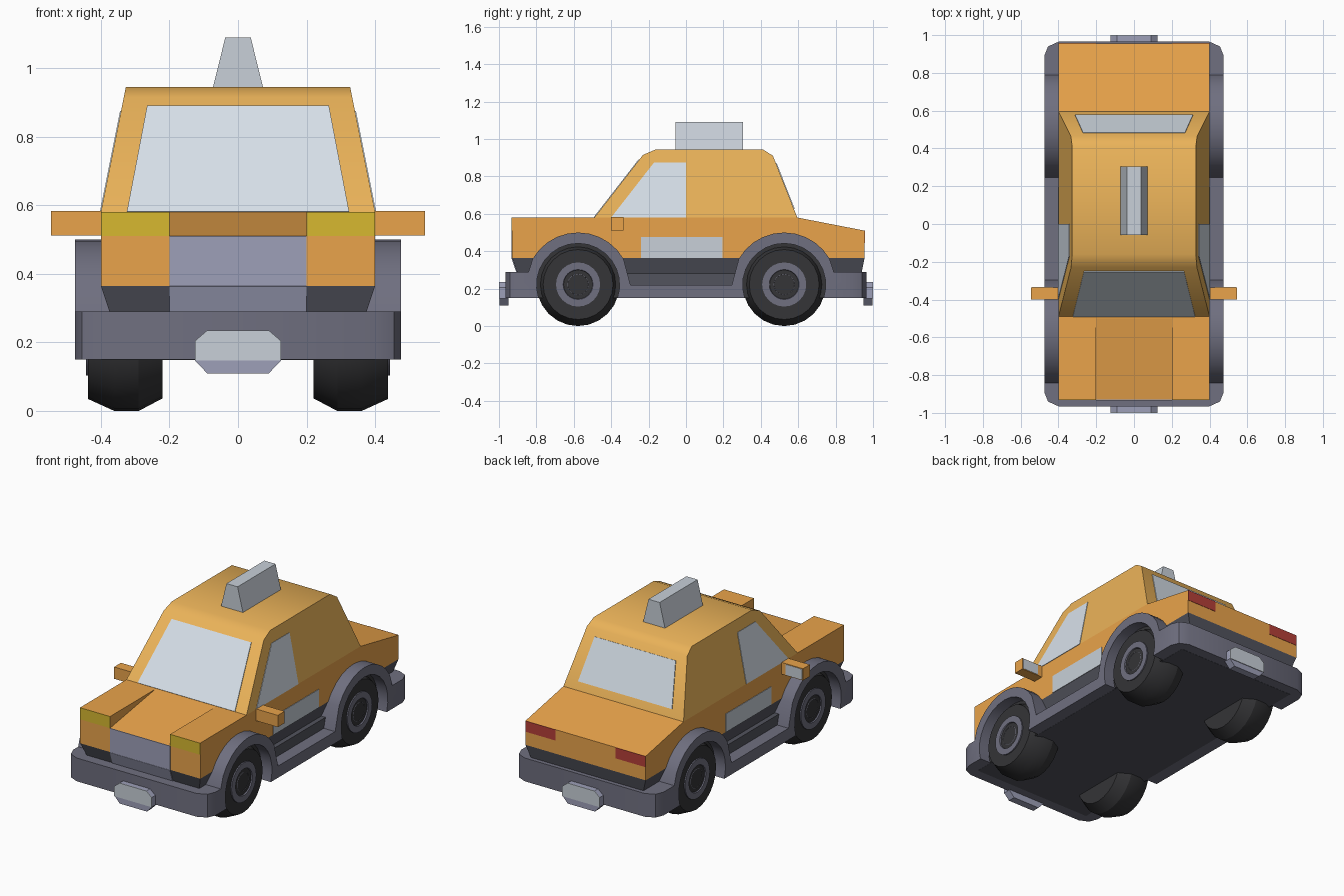
import bpy, bmesh
from math import sin, cos, pi, radians
from mathutils import Vector as V

if "Cube" in bpy.data.objects:
    bpy.data.objects.remove(bpy.data.objects["Cube"])


def mat(name, r, g, b):
    m = bpy.data.materials.new(name)
    m.diffuse_color = (r, g, b, 1)
    m.use_nodes = True
    m.node_tree.nodes["Principled BSDF"].inputs["Base Color"].default_value = m.diffuse_color
    return m


ORANGE = mat("orange_paint", .82, .37, .07)
ROOF = mat("roof_paint", .83, .45, .10)
GREY = mat("trim_grey", .16, .16, .215)
DARK = mat("dark_trim", .085, .088, .11)
RUBBER = mat("rubber", .035, .035, .038)
LAVENDER = mat("grille_grey", .34, .35, .48)
SILVER = mat("silver", .58, .63, .69)
GLASS = mat("glass", .68, .75, .82)
YELLOW = mat("headlight_yellow", .68, .48, .03)
RED = mat("tail_red", .46, .05, .04)


def finish(bm, name, m, smooth=0):
    bmesh.ops.recalc_face_normals(bm, faces=bm.faces)
    me = bpy.data.meshes.new(name)
    bm.to_mesh(me)
    bm.free()
    me.materials.append(m)
    if smooth:
        me.shade_smooth()
        me.set_sharp_from_angle(angle=radians(smooth))
    ob = bpy.data.objects.new(name, me)
    bpy.context.collection.objects.link(ob)
    return ob


def loft_bm(a, b):
    bm = bmesh.new()
    va = [bm.verts.new(p) for p in a]
    vb = [bm.verts.new(p) for p in b]
    n = len(a)
    bm.faces.new(va)
    bm.faces.new(vb[::-1])
    for i in range(n):
        j = (i + 1) % n
        bm.faces.new((va[i], vb[i], vb[j], va[j]))
    return bm


def loft(name, a, b, m, smooth=0):
    return finish(loft_bm(a, b), name, m, smooth)


def side(pts, x):
    return [(x, y, z) for y, z in pts]


def rect(x0, x1, y0, y1, z):
    return [(x0, y0, z), (x1, y0, z), (x1, y1, z), (x0, y1, z)]


def box(name, x0, x1, y0, y1, z0, z1, m):
    return loft(name, rect(x0, x1, y0, y1, z0), rect(x0, x1, y0, y1, z1), m)


def panel(name, pts, n, m, t=.004):
    # thin plate sunk into a surface, standing t proud of it
    n = V(n).normalized() * t
    return loft(name, [V(p) - n for p in pts], [V(p) + n for p in pts], m)


def arc(c, r, a0, a1, n):
    return [(c + r * cos(radians(a0 + (a1 - a0) * i / n)),
             .22 + r * sin(radians(a0 + (a1 - a0) * i / n))) for i in range(n + 1)]


WF, WR, WRAD = -.577, .525, .222      # axle positions and tyre radius

# Lower chassis: bumpers, sills and wheel arches in one side profile
outline = [(-.965, .15), (-.965, .29), (WF - .265, .29)]
outline += arc(WF, .28, 150, 30, 10) + [(WF + .28, .22), (WR - .28, .22)]
outline += arc(WR, .28, 150, 30, 10) + [(WR + .265, .29), (.965, .29), (.965, .15)]
for c in (WR, WF):
    outline += arc(c, WRAD, -18.4, 198.4, 16)
bm = loft_bm(side(outline, -.475), side(outline, .475))
for sx in (-1, 1):
    for sy in (-1, 1):
        for (x0, y0), (x1, y1) in (((.40, .965), (.455, .94)), ((.455, .94), (.475, .89))):
            bmesh.ops.bisect_plane(bm, geom=bm.verts[:] + bm.edges[:] + bm.faces[:],
                                   plane_co=(sx * x0, sy * y0, 0),
                                   plane_no=(sx * (y0 - y1), sy * (x1 - x0), 0),
                                   clear_outer=True)
            bmesh.ops.holes_fill(bm, edges=[e for e in bm.edges if e.is_boundary])
finish(bm, "chassis", GREY, 35)
box("underbody", -.40, .40, -.9, .9, .149, .28, DARK)

# Tapered dark skirt and main body
loft("skirt", rect(-.345, .345, -.872, .922, .20), rect(-.4, .4, -.93, .955, .365), DARK)
lower = [(-.93, .365), (-.93, .51), (-.50, .58), (.595, .58), (.955, .51), (.955, .365)]
loft("body", side(lower, -.4), side(lower, .4), ORANGE)

# Cabin, narrowing towards the roof


def cabin_x(z):
    return .4 - .2 * (z - .58)


prof = [(-.49, .58), (-.23, .915), (-.16, .945), (.41, .945), (.465, .91), (.595, .58)]
loft("cabin", [(-cabin_x(z), y, z) for y, z in prof],
     [(cabin_x(z), y, z) for y, z in prof], ROOF, 40)

# Front and rear glass
panel("windshield", [(-.324, -.49, .58), (.324, -.49, .58), (.265, -.25, .889), (-.265, -.25, .889)],
      (0, -.335, .26), GLASS)
panel("rear_window", [(-.313, .577, .626), (.313, .577, .626), (.27, .481, .87), (-.27, .481, .87)],
      (0, .33, .13), GLASS)

# Grille, upper and lower
panel("grille", [(-.2, -.93, .365), (.2, -.93, .365), (.2, -.93, .51), (-.2, -.93, .51)],
      (0, -1, 0), LAVENDER)
panel("lower_grille", [(-.2, -.904, .29), (.2, -.904, .29), (.2, -.93, .365), (-.2, -.93, .365)],
      (0, -.95, -.3), LAVENDER)

# Roof sign
loft("roof_sign", rect(-.074, .074, -.057, .304, .94), rect(-.037, .037, -.057, .304, 1.09), SILVER)

# Number plates: eight-sided block with a lighter face
octagon = [(-.09, .11), (.09, .11), (.125, .147), (.125, .205),
           (.09, .235), (-.09, .235), (-.125, .205), (-.125, .147)]
for s, end in ((-1, "front"), (1, "rear")):
    loft(end + "_plate_block", [(x, s * .95, z) for x, z in octagon],
         [(x, s * .996, z) for x, z in octagon], LAVENDER)
    panel(end + "_plate", [(x, s * .996, z) for x, z in octagon[2:]], (0, s, 0), SILVER)


# Wheel parts are turned around the x axis
def lathe(name, prof, s, cy, m, seg=24):
    bm = bmesh.new()
    rings = [[bm.verts.new((s * x, cy + r * cos(2 * pi * i / seg), .222 + r * sin(2 * pi * i / seg)))
              for i in range(seg)] for x, r in prof]
    for a, b in zip(rings, rings[1:]):
        for i in range(seg):
            j = (i + 1) % seg
            bm.faces.new((a[i], a[j], b[j], b[i]))
    bm.faces.new(rings[0])
    bm.faces.new(rings[-1])
    return finish(bm, name, m, 25)


for s, lr in ((-1, "left"), (1, "right")):
    for cy, fr in ((WF, "front"), (WR, "rear")):
        tag = f"{fr}_{lr}_"
        lathe(tag + "tire", [(.22, .185), (.29, WRAD), (.36, WRAD), (.437, .187), (.437, .117)],
              s, cy, RUBBER)
        lathe(tag + "hub", [(.42, .118), (.444, .118), (.444, .08), (.425, .074),
                            (.425, .055), (.44, .05)][:4] + [(.438, .055), (.426, .05)], s, cy, GREY)
        well = arc(cy, WRAD + .003, -18, 198, 16)
        loft(tag + "wheel_well", side(well, s * .3), side(well, s * .405), RUBBER)

    # Raised fender beside the sloping hood
    wedge = [(-.93, .50), (-.93, .58), (-.49, .58), (-.49, .57)]
    loft(lr + "_fender", side(wedge, s * .2), side(wedge, s * .4), ORANGE)

    # Lamps
    panel(lr + "_headlight", [(s * .2, -.93, .51), (s * .4, -.93, .51),
                              (s * .4, -.93, .58), (s * .2, -.93, .58)], (0, -1, 0), YELLOW, .002)
    panel(lr + "_tail_light", [(s * .2, .955, .445), (s * .4, .955, .445),
                               (s * .4, .955, .51), (s * .2, .955, .51)], (0, 1, 0), RED, .002)

    # Door glass and pale door patch
    panel(lr + "_side_window", [(s * cabin_x(z), y, z) for y, z in
                                ((-.40, .58), (-.17, .875), (0, .875), (0, .58))],
          (s, 0, .2), GLASS, .003)
    panel(lr + "_door_patch", [(s * .4, y, z) for y, z in
                               ((-.24, .365), (-.24, .475), (.195, .475), (.195, .365))],
          (s, 0, 0), SILVER, .003)

    # Wing mirror
    box(lr + "_mirror", s * .39, s * .545, -.40, -.335, .512, .583, ORANGE)
    panel(lr + "_mirror_glass", [(s * .43, -.335, .516), (s * .54, -.335, .516),
                                 (s * .54, -.335, .579), (s * .43, -.335, .579)],
          (0, 1, 0), SILVER, .002)
